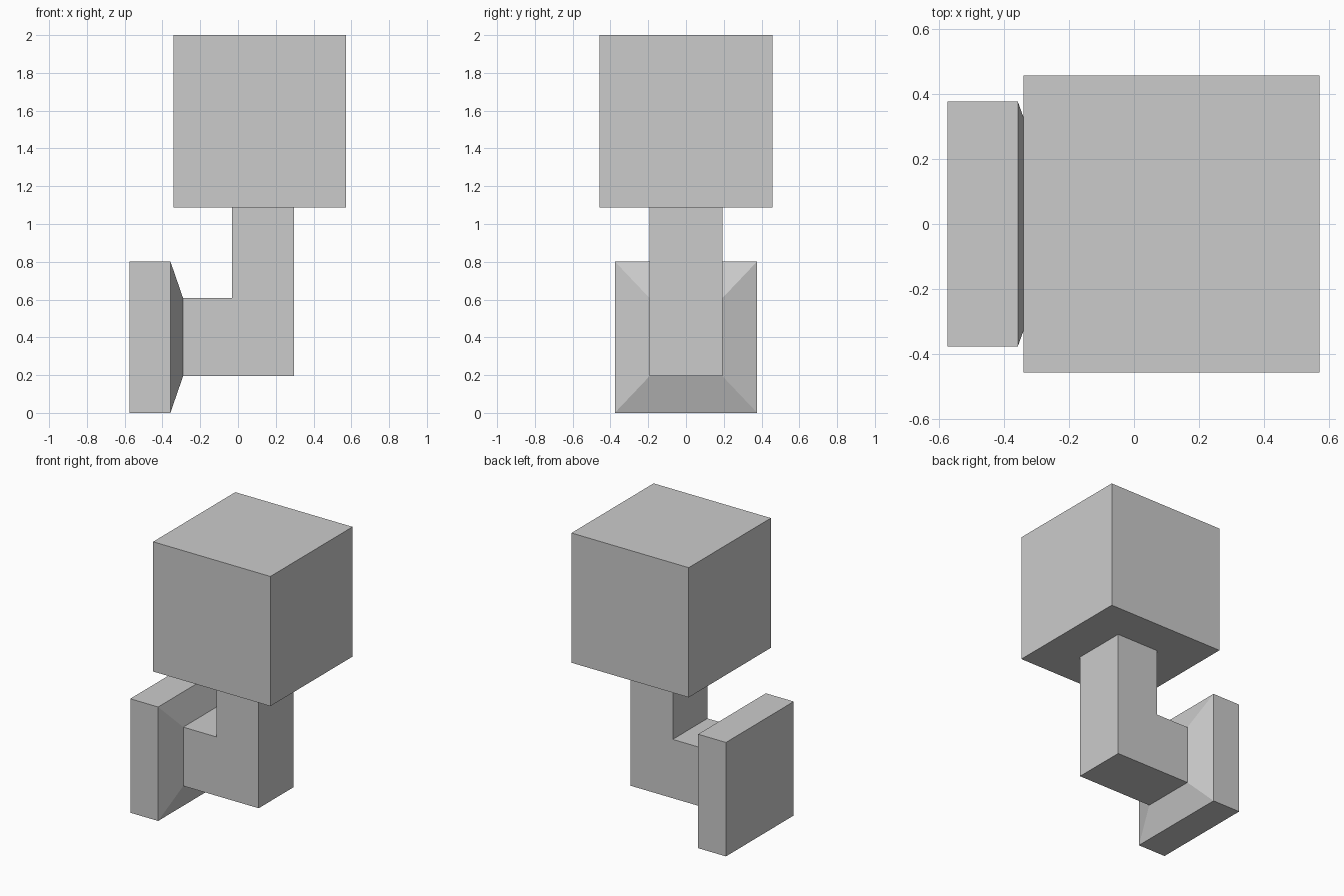
import bpy

if "Cube" in bpy.data.objects:
    bpy.data.objects.remove(bpy.data.objects["Cube"])


def add_part(name, verts, faces):
    mesh = bpy.data.meshes.new(name)
    mesh.from_pydata(verts, [], faces)
    obj = bpy.data.objects.new(name, mesh)
    bpy.context.collection.objects.link(obj)
    return obj


def add_loft(name, rings):
    """Skin closed rings of equal length and cap both ends."""
    n = len(rings[0])
    verts = [p for ring in rings for p in ring]
    faces = [tuple(reversed(range(n))), tuple(range(len(verts) - n, len(verts)))]
    for r in range(len(rings) - 1):
        a, b = r * n, (r + 1) * n
        for i in range(n):
            j = (i + 1) % n
            faces.append((a + i, a + j, b + j, b + i))
    return add_part(name, verts, faces)


def yz_ring(x, half_y, z0, z1):
    return [(x, -half_y, z0), (x, half_y, z0), (x, half_y, z1), (x, -half_y, z1)]


# Large cube on top
add_loft("head_block", [yz_ring(x, 0.457, 1.087, 2.0) for x in (-0.341, 0.572)])

# L-shaped arm: side profile extruded across y
profile = [(-0.291, 0.194), (-0.291, 0.608), (-0.032, 0.608),
           (-0.032, 1.087), (0.296, 1.087), (0.296, 0.194)]
add_loft("bent_arm", [[(x, y, z) for x, z in profile] for y in (0.193, -0.193)][::-1])

# Upright plate tapering into the arm
add_loft("base_plate", [yz_ring(-0.575, 0.377, 0.0, 0.802),
                        yz_ring(-0.358, 0.377, 0.0, 0.802),
                        yz_ring(-0.291, 0.193, 0.194, 0.608)])

# Consistent outward normals
import bmesh
for obj in bpy.context.collection.objects:
    bm = bmesh.new()
    bm.from_mesh(obj.data)
    bmesh.ops.recalc_face_normals(bm, faces=bm.faces[:])
    bm.to_mesh(obj.data)
    bm.free()
